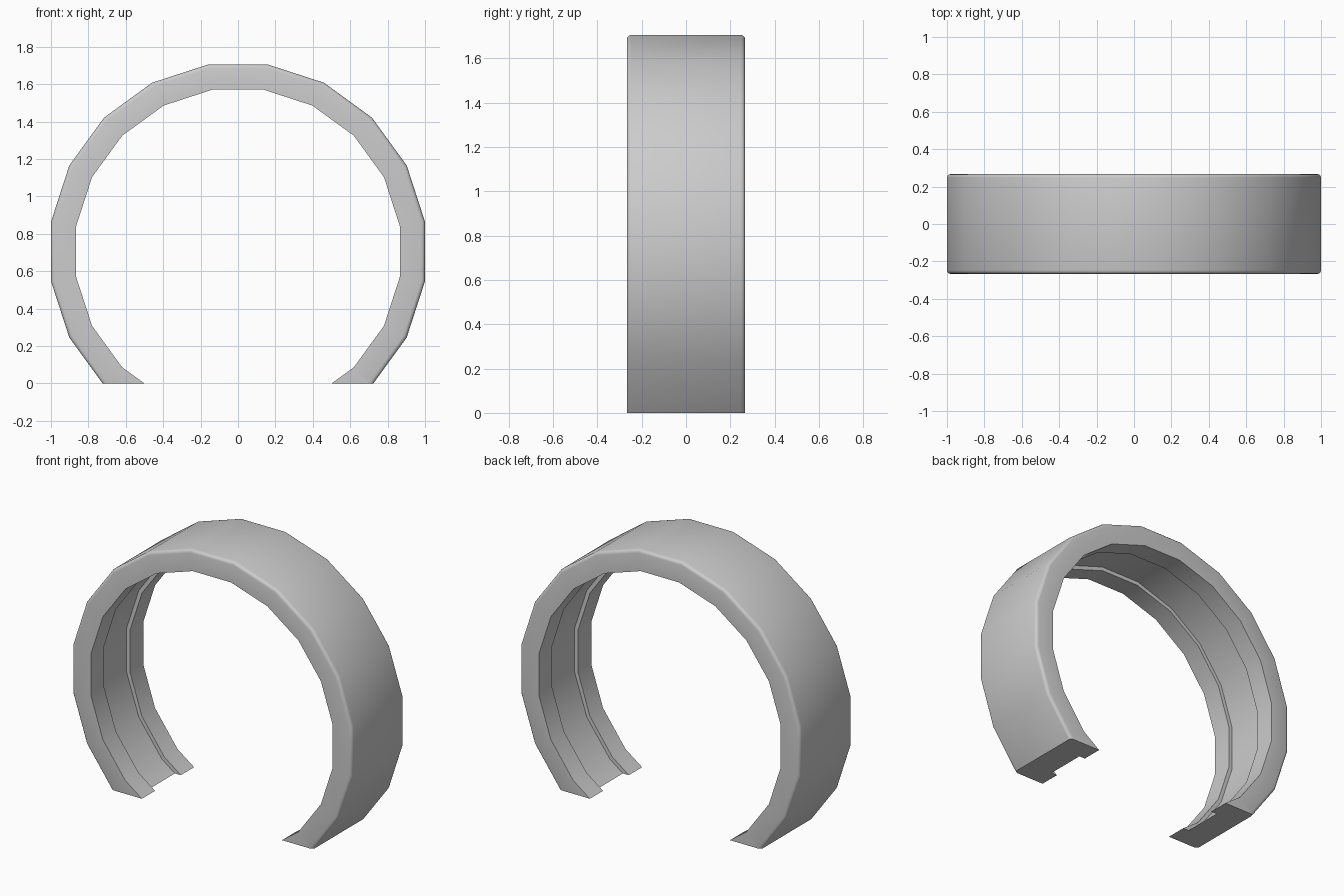
import bpy, bmesh, math

if "Cube" in bpy.data.objects:
    bpy.data.objects.remove(bpy.data.objects["Cube"])

SIDES = 20
CENTRE_Z = 0.705
W = 0.267        # half width along y
R_OUT = 1.0      # distance from centre to the flat sides
R_IN = 0.865
BEVEL = 0.02
LIP = 0.135      # width of each inner lip
GROOVE = 0.025   # depth of the inner channel

# Cross-section half as (y, radius): rounded outer corner, side, lip, channel
half = [(W - BEVEL * (1 - math.cos(a)), R_OUT - BEVEL * (1 - math.sin(a)))
        for a in (math.radians(d) for d in (90, 60, 30, 0))]
half += [(W, R_IN), (W - LIP, R_IN), (W - LIP, R_IN + GROOVE)]
profile = half + [(-y, r) for y, r in reversed(half)]

# Sweep the section around a 20-sided ring with a flat on top
bm = bmesh.new()
rings = []
for i in range(SIDES):
    a = 2 * math.pi * (i + 0.5) / SIDES
    k = 1 / math.cos(math.pi / SIDES)
    rings.append([bm.verts.new((r * k * math.sin(a), y, CENTRE_Z + r * k * math.cos(a)))
                  for y, r in profile])
n = len(profile)
for i in range(SIDES):
    p, q = rings[i], rings[(i + 1) % SIDES]
    for j in range(n):
        bm.faces.new((p[j], p[(j + 1) % n], q[(j + 1) % n], q[j]))

# Cut the ring open at the base and cap both feet
bmesh.ops.bisect_plane(bm, geom=bm.verts[:] + bm.edges[:] + bm.faces[:],
                       plane_co=(0, 0, 0), plane_no=(0, 0, 1), clear_inner=True)
bmesh.ops.holes_fill(bm, edges=[e for e in bm.edges if e.is_boundary], sides=0)
bmesh.ops.recalc_face_normals(bm, faces=bm.faces[:])

mesh = bpy.data.meshes.new("open_band")
bm.to_mesh(mesh)
bm.free()
band = bpy.data.objects.new("open_band", mesh)
bpy.context.collection.objects.link(band)

# Smooth the facets, keep the rims and channel edges crisp
bpy.context.view_layer.objects.active = band
band.select_set(True)
bpy.ops.object.shade_smooth_by_angle(angle=math.radians(35))
